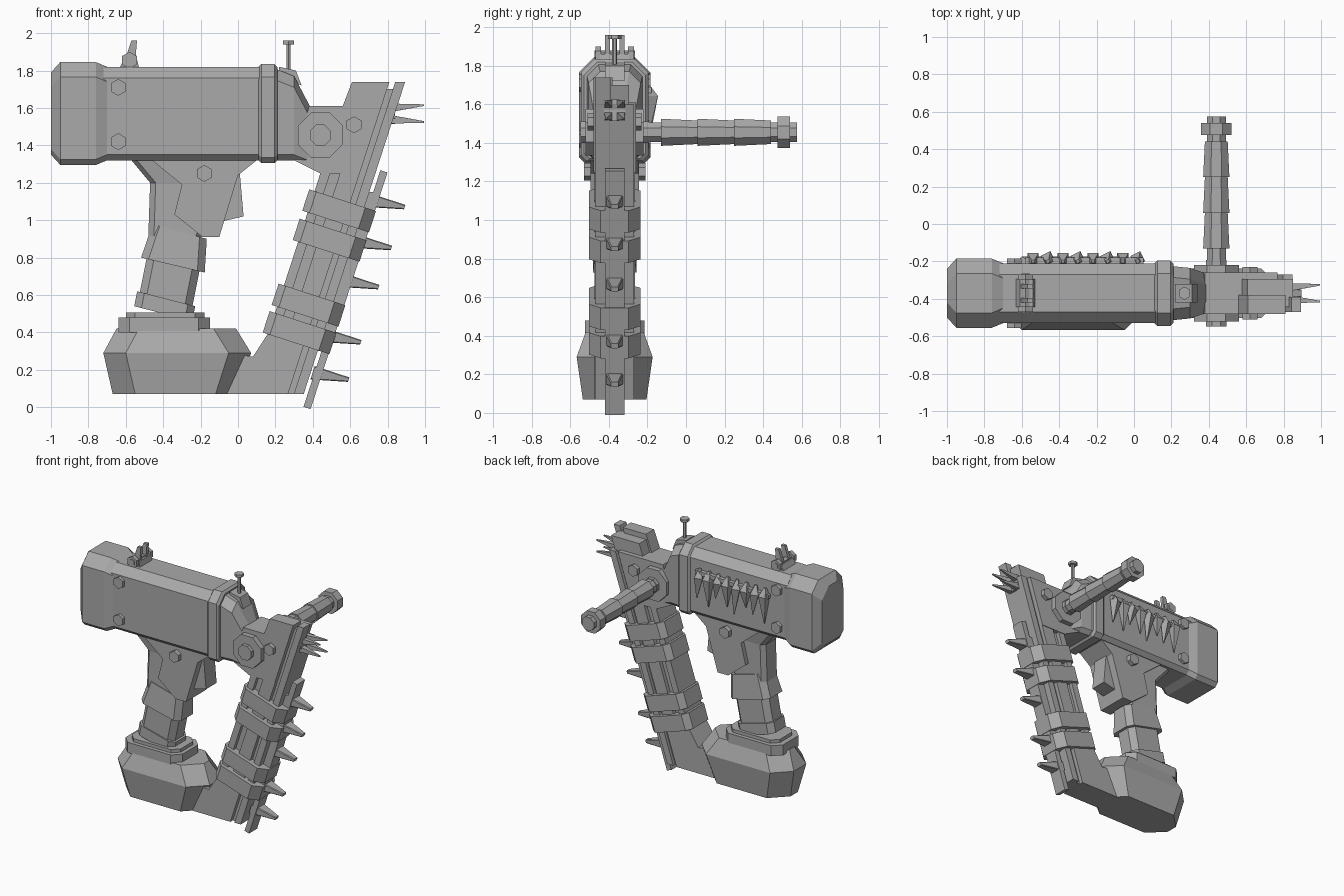
import bpy, bmesh, math
from mathutils import Vector

cube = bpy.data.objects.get("Cube")
if cube:
    bpy.data.objects.remove(cube, do_unlink=True)

metal = bpy.data.materials.new("plain_grey")
metal.use_nodes = True
grey = (0.4, 0.4, 0.4, 1)
metal.diffuse_color = grey
metal.node_tree.nodes["Principled BSDF"].inputs["Base Color"].default_value = grey

# Shared measures: centre plane, housing underside, top and half width, base underside, magazine top
centre, belly, crown, half, ground, peak = -0.37, 1.32, 1.82, 0.16, 0.07, 1.74
tilt = math.radians(18)
across = Vector((math.cos(tilt), -math.sin(tilt)))
along = Vector((math.sin(tilt), math.cos(tilt)))
magazine_foot = Vector((0.034, 0))


def skin(name, rings):
    """Join point rings of equal length and cap both ends."""
    bm = bmesh.new()
    rows = [[bm.verts.new(point) for point in ring] for ring in rings]
    for lower, upper in zip(rows, rows[1:]):
        for i in range(len(lower)):
            bm.faces.new((lower[i - 1], lower[i], upper[i], upper[i - 1]))
    bm.faces.new(rows[0])
    bm.faces.new(rows[-1])
    bmesh.ops.recalc_face_normals(bm, faces=bm.faces)
    mesh = bpy.data.meshes.new(name)
    bm.to_mesh(mesh)
    bm.free()
    mesh.materials.append(metal)
    bpy.context.collection.objects.link(bpy.data.objects.new(name, mesh))


def loft(name, sections, first=0.03, last=0.03):
    """Skin chamfered rectangles, each from point a to point b with half depth h."""
    rings = []
    for a, b, h in sections:
        a, b = Vector((a[0], centre, a[1])), Vector((b[0], centre, b[1]))
        d, y = (b - a).normalized(), Vector((0, h, 0))
        in_a, in_b = y * (1 - first / h), y * (1 - last / h)
        rings.append([a - in_a, a - y + d * first, b - y - d * last, b - in_b,
                      b + in_b, b + y - d * last, a + y + d * first, a + in_a])
    skin(name, rings)


def barrel(name, stations, shoulder):
    """Housing section along x, swollen by a margin at each station."""
    loft(name, [((x, belly - grow), (x, crown + grow), half + grow) for x, grow in stations],
         last=shoulder)


def stack(name, stations, chamfer, slope=0):
    """Level or sloping sections upwards: height, left, right, half depth."""
    loft(name, [((left, z + slope), (right, z - slope), h) for z, left, right, h in stations],
         chamfer, chamfer)


def grip(name, stations):
    """Leaning handle sections: height and half length."""
    rows = []
    for z, reach in stations:
        middle = z / 5 - 0.5
        rows.append((z, middle - reach, middle + reach, reach * 0.66))
    stack(name, rows, 0.04, 0.04)


def prism(name, outline, near, far):
    skin(name, [[(x, centre + y, z) for x, z in outline] for y in (near, far)])


def slab(name, outline, h):
    prism(name, outline, -h, h)


def rod(name, stations, sides=8):
    """Straight rod through (point, radius) stations."""
    points = [Vector(point) for point, radius in stations]
    turn = (points[-1] - points[0]).to_track_quat('Z', 'Y')
    corners = [turn @ Vector((math.cos(t), math.sin(t), 0))
               for t in ((i + 0.5) * math.tau / sides for i in range(sides))]
    skin(name, [[p + c * radius for c in corners] for p, (point, radius) in zip(points, stations)])


def bolt(name, x, z, radius, h, middle=0, sides=6):
    rod(name, [((x, centre + middle + y, z), radius) for y in (-h, h)], sides)


def lean(v, w):
    """Point in the leaning magazine frame."""
    return magazine_foot + across * v + along * w


def edge(v, z):
    """Point on a leaning line v across the magazine, at height z."""
    return (magazine_foot.x + v / across.x + z * math.tan(tilt), z)


def bar_outline(v_low, v_high, bottom, top):
    return [edge(v_low, bottom), edge(v_high, bottom), edge(v_high, top), edge(v_low, top)]


# Motor housing, rear cap, collar and nose
barrel("housing", [(-0.72, 0), (0.13, 0)], 0.06)
barrel("rear_cap", [(-1, -0.03), (-0.95, 0.025), (-0.76, 0.025), (-0.7, 0)], 0.08)
barrel("front_collar", [(0.11, 0), (0.125, 0.015), (0.195, 0.015), (0.21, 0)], 0.07)
loft("nose", [((0.2, belly), (0.2, 1.81), 0.145), ((0.3, belly), (0.3, 1.77), 0.135),
              ((0.4, 1.28), (0.4, 1.58), 0.1)], last=0.06)

# Bolts running through the body
for z in (1.42, 1.71):
    bolt("housing_bolt", -0.64, z, 0.045, 0.185)
bolt("bracket_bolt", -0.18, 1.25, 0.045, half)
bolt("magazine_bolt", 0.62, 1.51, 0.045, 0.14)

# Trigger bracket and trigger
stack("handle_neck", [(0.9, -0.48, -0.2, 0.09), (1.2, -0.47, -0.1, 0.09), (belly, -0.57, 0, 0.11)], 0.03)
slab("trigger_bracket", [(-0.46, belly), (-0.3, 1.19), (-0.34, 1.03), (-0.19, 0.91), (-0.1, 0.91),
                         (0, 1.24), (0.1, belly)], 0.125)
slab("trigger", [(-0.1, 1.25), (0.01, 1.25), (0.03, 1.02), (-0.1, 0.99)], 0.065)

# Wrapped grip on a stepped foot
grip("grip_heel", [(0.5, 0.155), (0.58, 0.155)])
grip("grip_lower", [(0.5, 0.14), (0.8, 0.14)])
grip("grip_upper", [(0.76, 0.17), (0.94, 0.145)])
stack("foot_lower", [(z, -0.64, -0.15, 0.155) for z in (0.4, 0.48)], 0.06)
stack("foot_upper", [(z, -0.6, -0.18, 0.125) for z in (0.48, 0.505)], 0.05)

# Battery base and its arm to the magazine
stack("battery_base", [(ground, -0.67, 0, 0.165), (0.29, -0.72, 0.07, 0.197), (0.42, -0.65, -0.01, 0.15)], 0.12)
slab("base_arm", [(-0.1, ground), edge(0.2, ground), edge(0.1, 0.4), edge(0, 0.4), (0.08, 0.27),
                  (-0.05, 0.29)], 0.105)

# Leaning magazine: recessed core, side rails, front plate and outer strip
slab("magazine_core", bar_outline(0.02, 0.25, ground, 1.7), 0.075)
slab("magazine_back_rail", bar_outline(0, 0.05, 0.25, 1.26), 0.105)
slab("magazine_main_rail", bar_outline(0.1, 0.2, ground, 1.26), 0.105)
slab("magazine_front_plate", bar_outline(0.23, 0.28, ground, 1.6), 0.1)
prism("front_plate_fin", bar_outline(0.23, 0.28, 1.5, peak), -0.1, -0.02)
slab("front_strip", [lean(0.3, 0.1), lean(0.34, 0.1), lean(0.34, 1.43), lean(0.3, 1.43)], 0.05)
slab("strip_spacer", bar_outline(0.27, 0.31, 0.3, 1.15), 0.05)

# Head of the magazine, taller on one side
head = [edge(0.2, 1.25), edge(0, 1.25), (0.3, belly), (0.38, 1.61)]
prism("magazine_head_tall", head + [(0.56, 1.61), (0.61, peak), edge(0.2, peak)], -0.11, -0.01)
prism("magazine_head_low", head + [edge(0.2, 1.61)], -0.01, 0.11)

# Clamps around the magazine
for w in (0.47, 0.625, 0.99, 1.155):
    loft("magazine_clamp", [(lean(-0.03, w + s), lean(0.345, w + s), 0.133) for s in (-0.06, 0.06)],
         0.04, 0.06)

# Flat tapering spikes along the outer strip
for w in (0.31, 0.52, 0.83, 1.05, 1.28):
    loft("magazine_spike", [(lean(v, w - drop), lean(v, w + 0.015), h)
                            for v, drop, h in ((0.29, 0.06, 0.05), (0.485, 0.01, 0.02))], 0.005, 0.005)

# Muzzle with splayed prongs
bore = 1.57
rod("muzzle", [((x, centre, bore), 0.06) for x in (0.7, 0.84)])
for side in (-1, 1):
    for rise in (-1, 1):
        rod("muzzle_prong", [((x, centre + side * spread, bore + rise * spread), radius)
                             for x, spread, radius in ((0.8, 0.03, 0.034), (0.995, 0.045, 0.006))], 4)

# Pivot plates and the side handle
pivot_x, pivot_z = 0.44, 1.455
bolt("pivot_plate", pivot_x, pivot_z, 0.13, 0.15, sides=8)
bolt("pivot_bolt", pivot_x, pivot_z, 0.06, 0.178, sides=8)


def turned(name, start, end, radius, end_radius):
    rod(name, [((pivot_x, start, pivot_z), radius), ((pivot_x, end, pivot_z), end_radius)])


turned("side_handle_core", -0.22, 0.575, 0.055, 0.055)
for start in (-0.13, 0.06, 0.25):
    turned("side_handle_grip", start, start + 0.19, 0.076, 0.066)
turned("side_handle_nut", 0.475, 0.54, 0.088, 0.088)

# Rear sight: saddle, cross pin, nuts and upright leaves
sight = -0.58
slab("rear_sight_saddle", [(sight - 0.05, crown), (sight + 0.05, crown), (sight + 0.04, 1.86),
                           (sight - 0.03, 1.86)], 0.075)
bolt("rear_sight_pin", sight, 1.855, 0.025, 0.105)
for side in (-1, 1):
    bolt("rear_sight_nut", sight, 1.855, 0.045, 0.015, side * 0.085)
    prism("rear_sight_leaf", [(sight - 0.03, 1.84), (sight + 0.03, 1.84), (sight + 0.04, 1.96),
                              (sight + 0.01, 1.96)], side * 0.025, side * 0.05)

# Front sight: wedge, post and head
sight = 0.27
slab("front_sight_wedge", [(0.22, 1.77), (0.34, 1.72), (0.31, 1.8), (0.22, crown)], 0.05)
for part, bottom, radius in (("post", 1.76, 0.013), ("head", 1.94, 0.035)):
    rod("front_sight_" + part, [((sight, centre, z), radius) for z in (bottom, 1.96)], 6)

# Strap of hanging teeth on the far side of the housing
prism("tooth_strap", [(-0.58, 1.63), (0.05, 1.66), (0.05, 1.69), (-0.58, 1.66)], 0.15, 0.19)
for i in range(8):
    x = i * 0.08 - 0.54
    rod("hanging_tooth", [((x, centre + 0.17, 1.7), 0.012), ((x, centre + 0.185, 1.64), 0.042),
                          ((x + i % 2 / 50, centre + 0.18, 1.43 + i % 3 / 25), 0.004)], 4)
